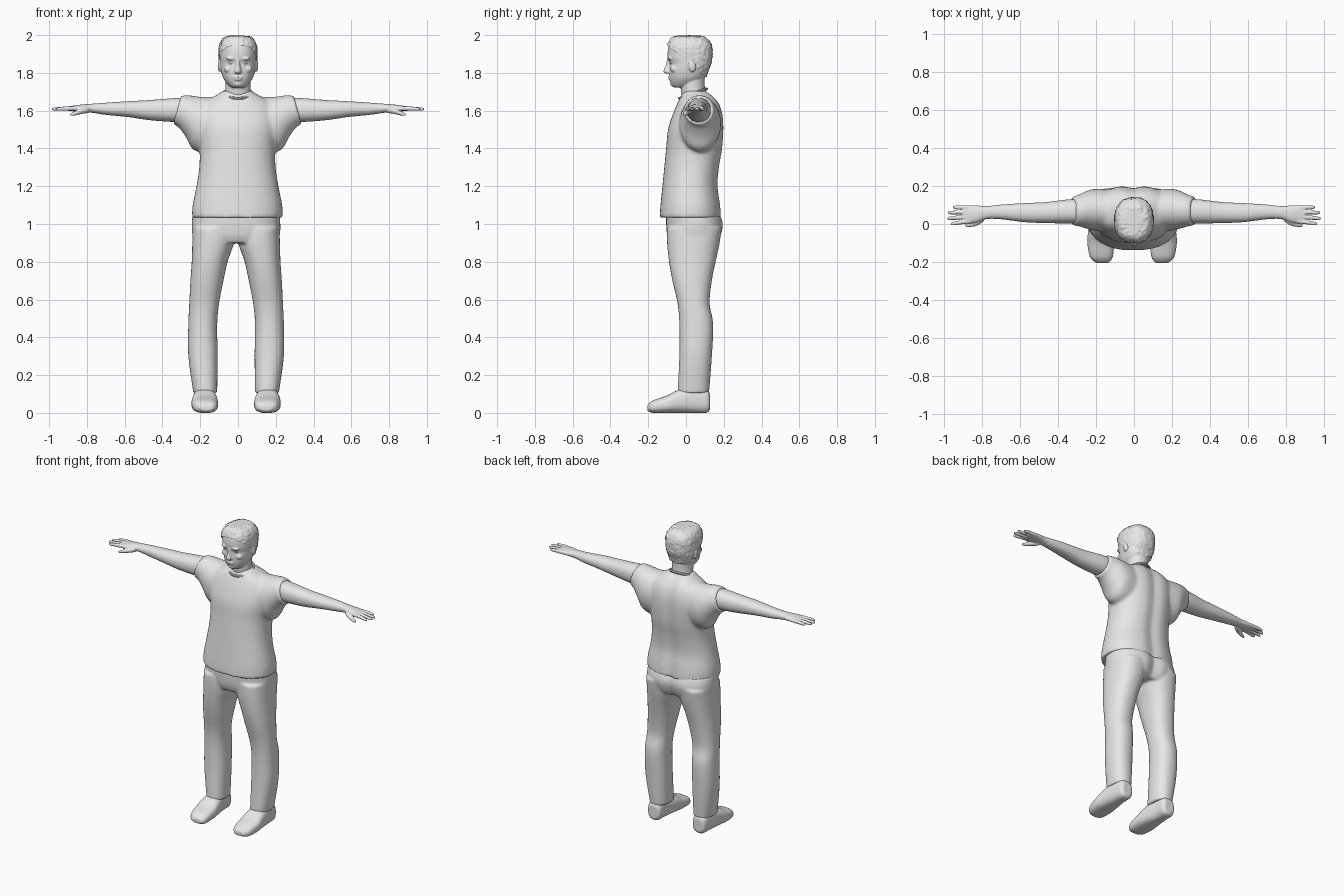
import bpy, bmesh, math
from mathutils import Vector, Matrix, noise

cube = bpy.data.objects.get("Cube")
if cube:
    bpy.data.objects.remove(cube, do_unlink=True)

GREY = (0.8, 0.8, 0.8, 1.0)
mat = bpy.data.materials.new("plain_grey")
mat.use_nodes = True
mat.diffuse_color = GREY
mat.node_tree.nodes["Principled BSDF"].inputs["Base Color"].default_value = GREY


def sym(rows):
    """Rows of (position, half width, b low, b high) to full sections."""
    return [(p, -w, w, lo, hi) for p, w, lo, hi in rows]


def smooth_rows(rows, steps=4):
    """Catmull-Rom interpolation between sections."""
    last = len(rows) - 1
    result = []
    for i in range(last):
        quad = (rows[max(i - 1, 0)], rows[i], rows[i + 1], rows[min(i + 2, last)])
        for k in range(steps):
            t = k / steps
            result.append([b + 0.5 * t * (c - a + t * (2 * a - 5 * b + 4 * c - d + t * (3 * (b - c) + d - a)))
                           for a, b, c, d in zip(*quad)])
    result.append(rows[last])
    return result


def loft(bm, axis, rows, side=1, power=2.0, sides=40, groove=0.0, slant=0.0):
    """Skin closed oval sections (position, a low, a high, b low, b high)."""
    rings = []
    for p, a0, a1, b0, b1 in smooth_rows(rows):
        ring = []
        for k in range(sides):
            ang = math.tau * k / sides
            c, s = math.cos(ang), math.sin(ang)
            a = (a0 + a1) / 2 + (a1 - a0) / 2 * math.copysign(abs(c) ** (2 / power), c)
            b = (b0 + b1) / 2 + (b1 - b0) / 2 * math.copysign(abs(s) ** (2 / power), s)
            if s > 0:
                b -= groove * math.exp(-(a / 0.04) ** 2)
            co = {"X": (p + slant * (1.6 - b), a, b), "Y": (a, p, b), "Z": (a, b, p)}[axis]
            ring.append(bm.verts.new((co[0] * side, co[1], co[2])))
        rings.append(ring)
    for lower, upper in zip(rings, rings[1:]):
        for k in range(sides):
            n = (k + 1) % sides
            bm.faces.new((lower[k], lower[n], upper[n], upper[k]))
    bm.faces.new(rings[0])
    bm.faces.new(rings[-1])


def blob(bm, centre, radii, tilt=0.0):
    matrix = (Matrix.Translation(centre) @ Matrix.Rotation(tilt, 4, "X")
              @ Matrix.Diagonal((*radii, 1)))
    bmesh.ops.create_uvsphere(bm, u_segments=24, v_segments=16, radius=1, matrix=matrix)


def finish(bm, name, voxel=0.0, relax=2, shift=0.0):
    """Make the object; a voxel size fuses its overlapping pieces."""
    bmesh.ops.recalc_face_normals(bm, faces=bm.faces)
    for f in bm.faces:
        f.smooth = True
    mesh = bpy.data.meshes.new(name)
    bm.to_mesh(mesh)
    bm.free()
    mesh.materials.append(mat)
    obj = bpy.data.objects.new(name, mesh)
    obj.location.x = shift
    bpy.context.scene.collection.objects.link(obj)
    if voxel:
        fuse = obj.modifiers.new("fuse", "REMESH")
        fuse.mode = "VOXEL"
        fuse.voxel_size = voxel
        fuse.use_smooth_shade = True
        soften = obj.modifiers.new("soften", "SMOOTH")
        soften.factor = 0.5
        soften.iterations = relax
    return obj


# Shirt: torso with two short sleeves
bm = bmesh.new()
loft(bm, "Z", sym([
    (1.035, .24, -.14, .19), (1.1, .237, -.135, .185), (1.2, .217, -.125, .172),
    (1.3, .202, -.115, .18), (1.4, .2, -.105, .197), (1.5, .212, -.095, .203),
    (1.58, .21, -.07, .198), (1.64, .18, -.045, .178), (1.68, .115, -.025, .145),
    (1.705, .076, -.012, .112)]), power=2.3, sides=64, groove=.014)
for side in (1, -1):
    loft(bm, "X", [
        (.1, -.04, .18, 1.37, 1.675), (.18, -.035, .185, 1.395, 1.672), (.235, -.025, .175, 1.46, 1.675),
        (.285, -.012, .155, 1.51, 1.682), (.32, -.008, .145, 1.528, 1.678)], side, slant=.27)
finish(bm, "shirt", .009, 4, -.003)

# Collar band, higher at the nape
bpy.ops.mesh.primitive_torus_add(major_segments=48, minor_segments=10, major_radius=.075,
                                 minor_radius=.008, location=(0, .037, 1.69), rotation=(.34, 0, 0))
collar = bpy.context.object
collar.name = "collar"
collar.data.materials.append(mat)
bpy.ops.object.shade_smooth_by_angle()

# Trousers: pelvis with two legs
bm = bmesh.new()
loft(bm, "Z", sym([
    (.9, .2, -.085, .165), (.94, .23, -.1, .188), (1.0, .234, -.105, .2), (1.06, .23, -.105, .18)]),
    power=2.4, sides=64, groove=.022)
for side in (1, -1):
    loft(bm, "Z", [
        (.98, .01, .23, -.1, .19), (.9, .012, .232, -.1, .178), (.8, .045, .235, -.09, .157),
        (.7, .067, .242, -.072, .137), (.58, .09, .248, -.045, .125), (.47, .1, .253, -.035, .144),
        (.3, .098, .253, -.035, .137), (.105, .1, .226, -.045, .122)], side, power=2.3)
finish(bm, "trousers", .009, 3, -.01)

# Shoes
for side, label in ((1, "left"), (-1, "right")):
    bm = bmesh.new()
    loft(bm, "Y", [
        (-.205, .125, .19, .012, .04), (-.175, .102, .222, 0, .066), (-.1, .095, .236, 0, .092),
        (-.04, .1, .232, 0, .122), (.05, .115, .222, 0, .14), (.11, .12, .215, 0, .125),
        (.127, .135, .2, .018, .1)], side, power=2.6)
    finish(bm, label + "_shoe", .006, 3, -.01)

# Arms with palm, fingers and thumb
for side, label in ((1, "left"), (-1, "right")):
    bm = bmesh.new()
    loft(bm, "X", [
        (.26, .005, .13, 1.54, 1.668), (.34, .003, .13, 1.54, 1.666), (.47, .005, .115, 1.55, 1.656),
        (.58, .01, .11, 1.566, 1.65), (.7, .025, .102, 1.578, 1.642), (.78, .026, .094, 1.59, 1.636),
        (.83, .008, .098, 1.594, 1.632), (.875, .006, .099, 1.597, 1.626), (.9, .012, .094, 1.6, 1.622)],
        side, power=2.2)
    # knuckle y, tip y and tip x, from index to little finger
    for root, tip, reach in ((.015, .002, .965), (.04, .03, .985), (.064, .06, .982), (.087, .088, .955)):
        mid = (root + tip) / 2
        loft(bm, "X", [
            (.86, root - .012, root + .012, 1.6, 1.624), (.915, mid - .011, mid + .011, 1.6, 1.622),
            (reach - .012, tip - .009, tip + .009, 1.6, 1.617), (reach, tip - .004, tip + .004, 1.604, 1.613)],
            side, sides=16)
    loft(bm, "X", [
        (.79, .015, .055, 1.588, 1.62), (.83, -.01, .025, 1.582, 1.61),
        (.87, -.016, .006, 1.573, 1.594), (.888, -.015, -.003, 1.573, 1.584)], side, sides=16)
    finish(bm, label + "_arm", .004, 2)

# Head and neck with nose, lips, brows and ears
bm = bmesh.new()
loft(bm, "Z", sym([(1.64, .075, -.015, .115), (1.72, .066, -.028, .1), (1.8, .066, -.03, .1)]))
loft(bm, "Z", sym([
    (1.722, .03, -.062, .0), (1.737, .052, -.076, .05), (1.77, .077, -.086, .095),
    (1.81, .09, -.089, .115), (1.85, .095, -.088, .13), (1.88, .097, -.097, .135),
    (1.92, .097, -.096, .135), (1.95, .09, -.088, .125), (1.975, .07, -.065, .1),
    (1.985, .04, -.03, .07)]), power=2.2, sides=48)
loft(bm, "Z", sym([
    (1.875, .011, -.1, -.06), (1.84, .012, -.108, -.06), (1.808, .02, -.12, -.06),
    (1.796, .017, -.106, -.06)]), sides=16)
blob(bm, (0, -.082, 1.777), (.028, .013, .006))
blob(bm, (0, -.08, 1.766), (.024, .013, .007))
blob(bm, (0, -.066, 1.742), (.024, .016, .015))
for side in (1, -1):
    blob(bm, (.036 * side, -.084, 1.876), (.028, .014, .009))
    blob(bm, (.05 * side, -.062, 1.82), (.025, .02, .02))
    blob(bm, (.096 * side, .032, 1.838), (.011, .02, .034), .2)
finish(bm, "head", .0045, 2)

# Eyes
for side, label in ((1, "left"), (-1, "right")):
    bm = bmesh.new()
    blob(bm, (.035 * side, -.072, 1.853), (.017, .014, .009))
    finish(bm, label + "_eye")

# Hair: rough cap cut along a sloping hairline
bm = bmesh.new()
loft(bm, "Z", sym([
    (1.75, .08, -.09, .1), (1.81, .094, -.095, .118), (1.85, .1, -.097, .134),
    (1.9, .102, -.102, .14), (1.94, .1, -.1, .138), (1.97, .088, -.088, .122),
    (1.99, .068, -.07, .1), (1.996, .035, -.04, .07)]), power=2.4, sides=72)
bmesh.ops.recalc_face_normals(bm, faces=bm.faces)
bmesh.ops.subdivide_edges(bm, edges=[e for e in bm.edges if e.calc_length() > .008], cuts=1)
bm.normal_update()
for v in bm.verts:
    v.co += v.normal * noise.noise(v.co * 70) * .005
bmesh.ops.bisect_plane(bm, geom=bm.verts[:] + bm.edges[:] + bm.faces[:],
                       plane_co=(0, -.1, 1.945), plane_no=Vector((0, .18, .22)), clear_inner=True)
finish(bm, "hair")
